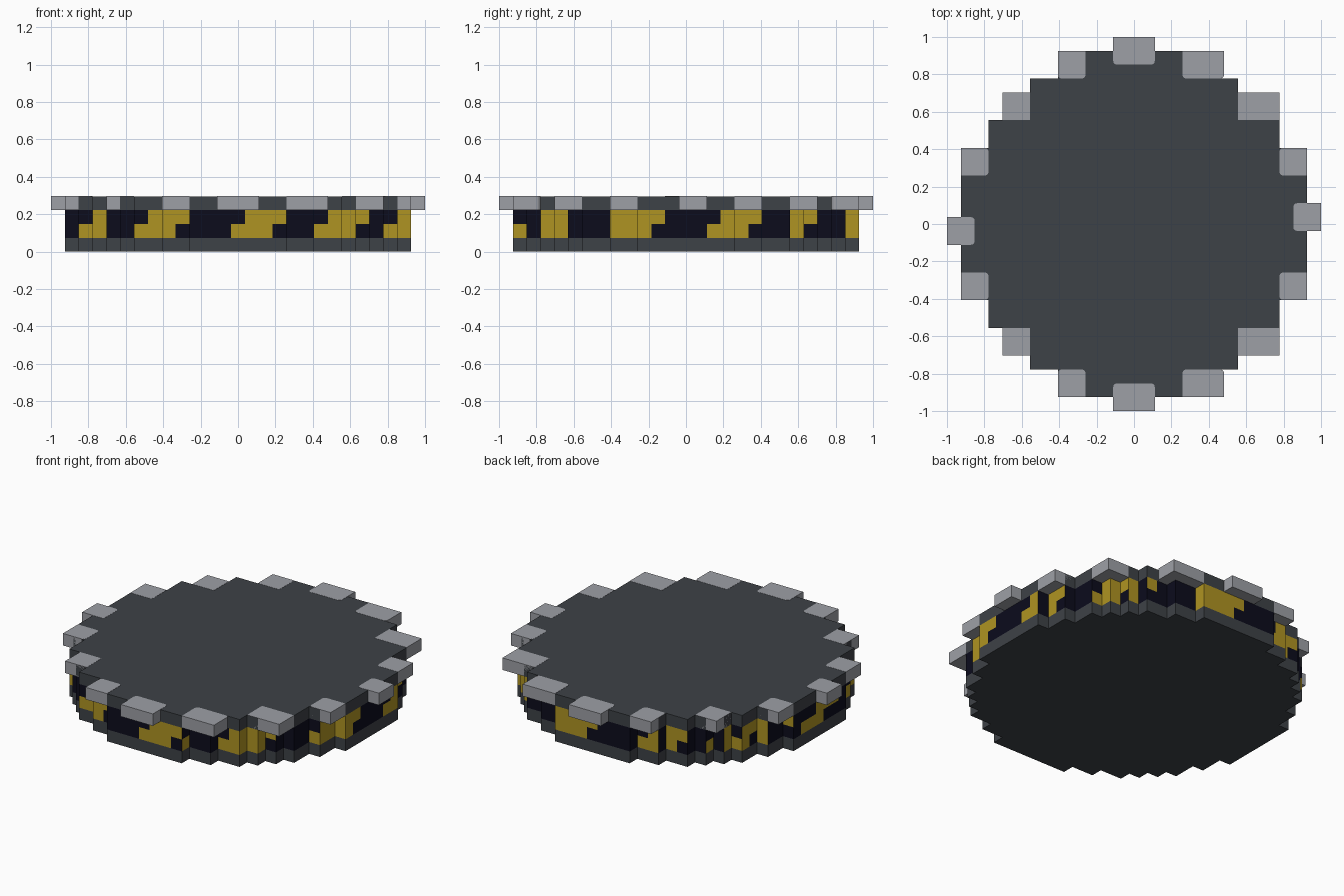
import bpy, bmesh

if "Cube" in bpy.data.objects:
    bpy.data.objects.remove(bpy.data.objects["Cube"], do_unlink=True)

U = 2 / 27          # one grid cell
R = 12.5            # disc radius in cells


def material(name, rgb):
    m = bpy.data.materials.new(name)
    m.use_nodes = True
    m.diffuse_color = (*rgb, 1)
    m.node_tree.nodes["Principled BSDF"].inputs["Base Color"].default_value = (*rgb, 1)
    return m


dark = material("dark grey", (0.048, 0.054, 0.063))
light = material("light grey", (0.34, 0.35, 0.38))
navy = material("navy", (0.0035, 0.0035, 0.012))
yellow = material("yellow", (0.43, 0.295, 0.016))


def finish(name, bm, mats):
    mesh = bpy.data.meshes.new(name)
    bmesh.ops.remove_doubles(bm, verts=bm.verts, dist=1e-5)
    bm.to_mesh(mesh)
    bm.free()
    for m in mats:
        mesh.materials.append(m)
    ob = bpy.data.objects.new(name, mesh)
    bpy.context.collection.objects.link(ob)
    return ob


# Stepped disc footprint
cells = {(x, y) for x in range(-12, 13) for y in range(-12, 13)
         if x * x + y * y <= R * R}


def quad(bm, pts):
    return bm.faces.new([bm.verts.new([c * U for c in p]) for p in pts])


def walls(bm, z0, z1, paint=None):
    """Outer cell walls between two heights, seen from outside left to right."""
    for x, y in cells:
        for dx, dy in ((1, 0), (-1, 0), (0, 1), (0, -1)):
            if (x + dx, y + dy) in cells:
                continue
            cx, cy = x + dx / 2, y + dy / 2
            tx, ty = -dy / 2, dx / 2
            f = quad(bm, [(cx - tx, cy - ty, z0), (cx + tx, cy + ty, z0),
                          (cx + tx, cy + ty, z1), (cx - tx, cy - ty, z1)])
            if paint:
                f.material_index = paint((dx, dy), -dy * x + dx * y, z0)


def cap(bm, z, up):
    for y in range(-12, 13):
        h = max(x for x, yy in cells if yy == y) + 0.5
        pts = [(-h, y - .5, z), (h, y - .5, z), (h, y + .5, z), (-h, y + .5, z)]
        quad(bm, pts if up else pts[::-1])


# Base and top plates
for name, z, top in (("base_plate", 0, False), ("top_plate", 3, True)):
    bm = bmesh.new()
    walls(bm, z, z + 1)
    cap(bm, z + 1 if top else z, top)
    finish(name, bm, [dark])

# Hazard band: yellow spans per side, lower row then upper row
STRIPES = {
    (0, -1): (((-11, -10), (-7, -5), (0, 2), (6, 8), (11, 12)),
              ((-10, -10), (-6, -4), (1, 3), (7, 9), (12, 12))),
    (1, 0): (((-12, -12), (-10, -9), (-5, -3), (2, 4), (8, 8), (12, 12)),
             ((-10, -9), (-5, -2), (3, 5), (8, 9), (12, 12))),
    (0, 1): (((-10, -8), (-3, -1), (4, 6), (10, 11)),
             ((-9, -7), (-3, 0), (5, 7), (11, 12))),
    (-1, 0): (((-9, -7), (-2, 0), (5, 7), (11, 12)),
              ((-8, -6), (0, 2), (6, 8), (12, 12))),
}


def stripe(side, s, z):
    return int(any(a <= s <= b for a, b in STRIPES[side][z - 1]))


bm = bmesh.new()
for z in (1, 2):
    walls(bm, z, z + 1, stripe)
finish("striped_band", bm, [navy, yellow])


# Rim blocks, with inner upright corners rounded where they sit on the disc
def block(name, x0, x1, y0, y1, inward=None):
    bm = bmesh.new()
    bmesh.ops.create_cube(bm, size=1)
    cx, cy = (x0 + x1) / 2, (y0 + y1) / 2
    for v in bm.verts:
        v.co = ((cx + v.co.x * (x1 - x0)) * U, (cy + v.co.y * (y1 - y0)) * U,
                (3.5 + v.co.z) * U + 0.001 * (v.co.z > 0))
    if inward:
        edges = []
        for e in bm.edges:
            a, b = (v.co for v in e.verts)
            upright = abs(a.z - b.z) > U / 2
            side = (a.x / U - cx) * inward[0] + (a.y / U - cy) * inward[1]
            if upright and side > 0:
                edges.append(e)
        bmesh.ops.bevel(bm, geom=edges, offset=0.02, segments=3, profile=0.5,
                        affect='EDGES')
    finish(name, bm, [light])


for s, label in ((-1, "front"), (1, "back")):
    def span(a, b):
        return sorted((s * a, s * b))
    block(label + "_middle_block", -1.5, 1.5, *span(11.5, 13.5), (0, -s))
    block(label + "_left_block", 3.5, 6.5, *span(10.5, 12.5), (0, -s))
    block(label + "_right_block", -5.5, -3.5, *span(10.5, 12.5), (0, -s))
    block(label + "_left_corner_block", 7.5, 10.5, *span(7.5, 9.5))
    block(label + "_right_corner_block", -9.5, -7.5, *span(7.5, 9.5))
    block("left_" + label + "_block", 10.5, 12.5, *span(3.5, 5.5), (-1, 0))
    block("right_" + label + "_block", -12.5, -10.5, *span(3.5, 5.5), (1, 0))
block("left_middle_block", 11.5, 13.5, -0.5, 1.5, (-1, 0))
block("right_middle_block", -13.5, -11.5, -1.5, 0.5, (1, 0))
